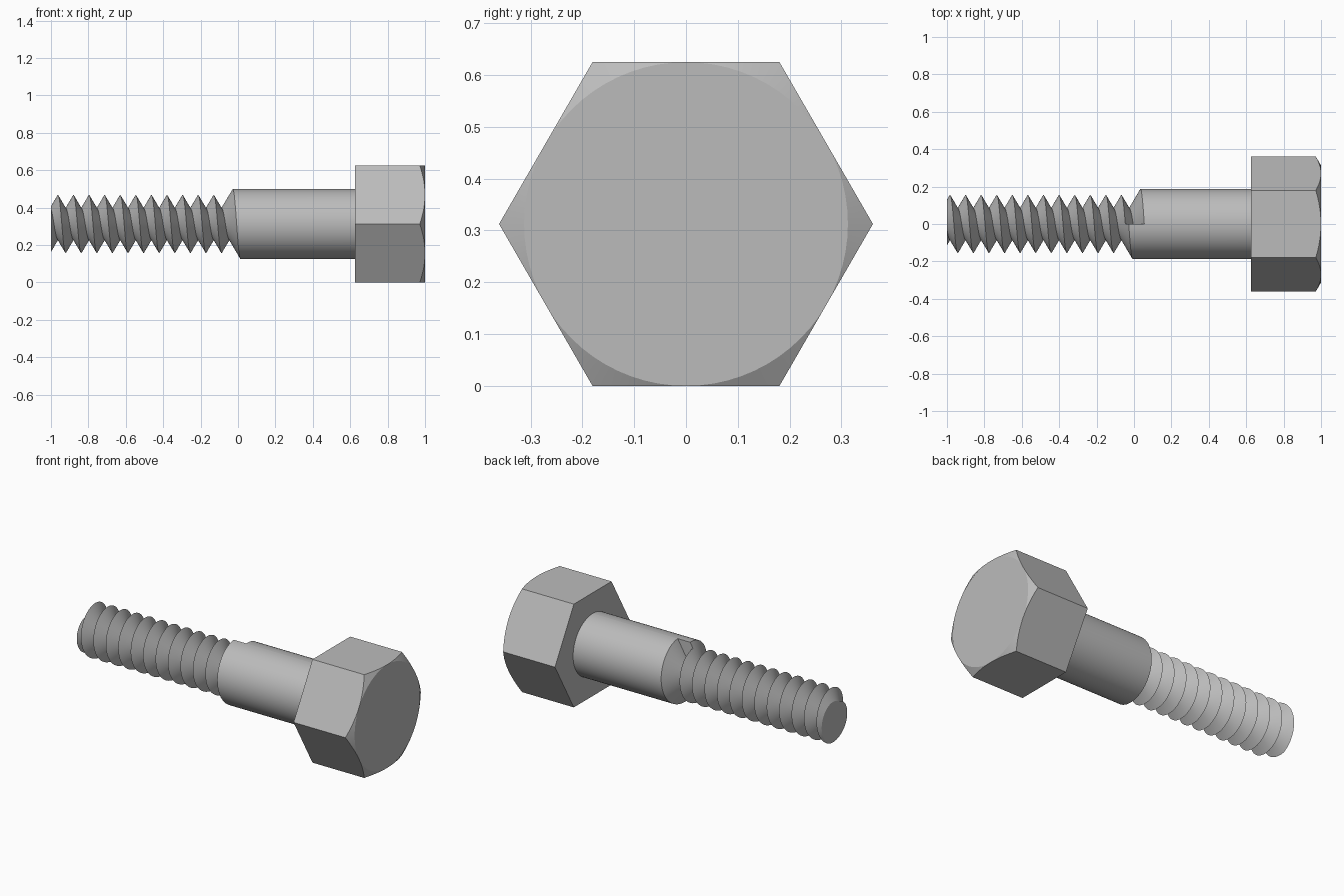
import bpy, bmesh
from math import sin, cos, tan, pi, radians

if "Cube" in bpy.data.objects:
    bpy.data.objects.remove(bpy.data.objects["Cube"], do_unlink=True)

AXIS_Z = 0.3125      # height of the bolt axis
SEG = 72             # divisions per turn
PITCH = 1 / 12
CREST, ROOT, SHANK = 0.156, 0.084, 0.1875
FIRST_CREST = -0.963
TIP, COLLAR, END = -1.0, 0.625, 1.0
FLAT = 0.3125        # half the width across flats

steel = bpy.data.materials.new("grey_steel")
steel.use_nodes = True
steel.diffuse_color = (0.5, 0.5, 0.5, 1)
steel.node_tree.nodes["Principled BSDF"].inputs["Base Color"].default_value = (0.5, 0.5, 0.5, 1)


def place(x, r, phi):
    """Point around the bolt axis; phi runs from the top towards the front."""
    return (x, -r * sin(phi), AXIS_Z + r * cos(phi))


def skin(bm, columns):
    """Join neighbouring columns of vertices with quads."""
    for a, b in zip(columns, columns[1:]):
        for i in range(len(a) - 1):
            bm.faces.new((a[i], a[i + 1], b[i + 1], b[i]))


def fan(bm, x, ring):
    centre = bm.verts.new((x, 0, AXIS_Z))
    for a, b in zip(ring, ring[1:]):
        bm.faces.new((centre, a, b))


def finish(bm, name):
    bmesh.ops.remove_doubles(bm, verts=bm.verts[:], dist=1e-5)
    bmesh.ops.dissolve_degenerate(bm, edges=bm.edges[:], dist=1e-6)
    bmesh.ops.recalc_face_normals(bm, faces=bm.faces[:])
    mesh = bpy.data.meshes.new(name)
    bm.to_mesh(mesh)
    bm.free()
    mesh.materials.append(steel)
    ob = bpy.data.objects.new(name, mesh)
    bpy.context.collection.objects.link(ob)
    bpy.ops.object.select_all(action='DESELECT')
    ob.select_set(True)
    bpy.context.view_layer.objects.active = ob
    bpy.ops.object.shade_smooth_by_angle(angle=radians(25))


# Threaded shank: one V profile that advances by a pitch per turn
def shank_profile(phi):
    shift = PITCH * phi / (2 * pi)
    crest = FIRST_CREST + shift
    points = []
    for j in range(-3, 22):
        x, r = crest + j * PITCH / 2, ROOT if j % 2 else CREST
        if x < TIP:      # cut square at the tip
            t = abs(((TIP - crest) / PITCH + 0.5) % 1 - 0.5) * 2
            x, r = TIP, CREST + (ROOT - CREST) * t
        points.append((x, r))
    # last flank runs out to the plain shank
    slope = (CREST - ROOT) / (PITCH / 2)
    points.append((points[-1][0] + (SHANK - ROOT) / slope, SHANK))
    points.append((COLLAR, SHANK))
    return points


bm = bmesh.new()
columns = []
for i in range(SEG + 1):
    phi = 2 * pi * i / SEG
    columns.append([bm.verts.new(place(x, r, phi)) for x, r in shank_profile(phi)])
skin(bm, columns)
fan(bm, TIP, [c[0] for c in columns])
# step where the thread runs out
first, last = columns[0], columns[-1]
bm.faces.new((last[-4], first[-2], last[-2], last[-3]))
finish(bm, "threaded_shank")

# Hexagonal head with a conical chamfer on its outer end
bm = bmesh.new()
columns = []
for i in range(SEG + 1):
    phi = 2 * pi * i / SEG
    off = (phi + pi / 6) % (pi / 3) - pi / 6
    r = FLAT / cos(off)
    edge = END - (r - FLAT) * tan(radians(30))
    rings = ((COLLAR, r), (edge, r), (END, FLAT))
    columns.append([bm.verts.new(place(x, rad, phi)) for x, rad in rings])
skin(bm, columns)
fan(bm, COLLAR, [c[0] for c in columns])
fan(bm, END, [c[2] for c in columns])
finish(bm, "hex_head")
